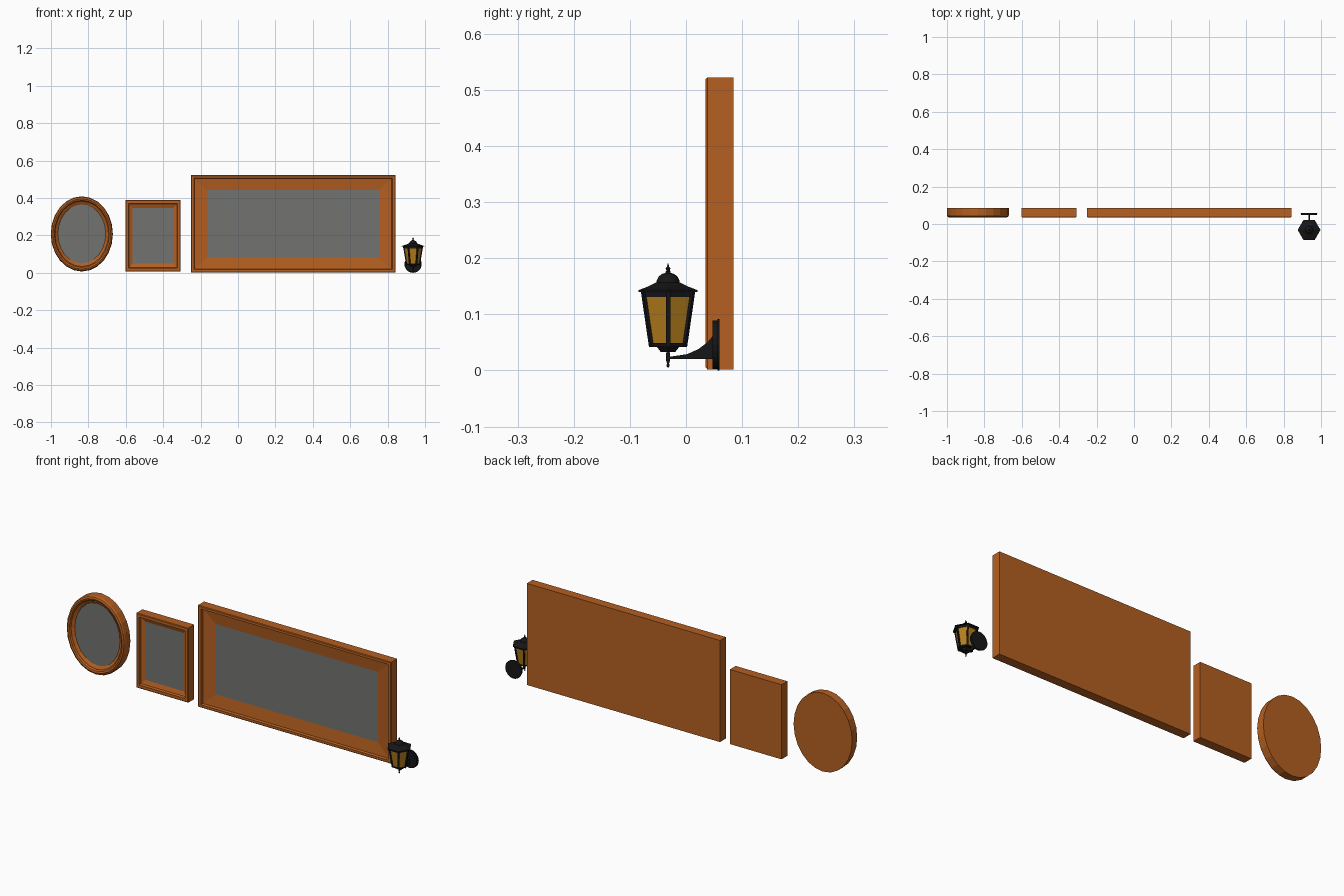
import bpy, bmesh
from math import sin, cos, pi, radians
from mathutils import Vector

if "Cube" in bpy.data.objects:
    bpy.data.objects.remove(bpy.data.objects["Cube"])


def material(name, rgb):
    m = bpy.data.materials.new(name)
    m.diffuse_color = (*rgb, 1)
    m.use_nodes = True
    m.node_tree.nodes["Principled BSDF"].inputs["Base Color"].default_value = m.diffuse_color
    return m


WOOD = material("wood", (0.46, 0.115, 0.015))
GLASS = material("mirror_glass", (0.17, 0.17, 0.16))
IRON = material("black_iron", (0.008, 0.008, 0.009))
AMBER = material("amber_glass", (0.47, 0.21, 0.012))


def loft(name, rings, mat, cap_start=True, cap_end=True, smooth=0):
    """Skin a series of equally sized point loops."""
    bm = bmesh.new()
    loops = [[bm.verts.new(p) for p in r] for r in rings]
    n = len(loops[0])
    for a, b in zip(loops, loops[1:]):
        for i in range(n):
            bm.faces.new((a[i], a[(i + 1) % n], b[(i + 1) % n], b[i]))
    if cap_start:
        bm.faces.new(loops[0][::-1])
    if cap_end:
        bm.faces.new(loops[-1])
    bmesh.ops.recalc_face_normals(bm, faces=bm.faces)
    me = bpy.data.meshes.new(name)
    bm.to_mesh(me)
    bm.free()
    ob = bpy.data.objects.new(name, me)
    bpy.context.collection.objects.link(ob)
    me.materials.append(mat)
    if smooth:
        bpy.ops.object.select_all(action='DESELECT')
        bpy.context.view_layer.objects.active = ob
        ob.select_set(True)
        bpy.ops.object.shade_smooth_by_angle(angle=radians(smooth))
    return ob


# Mirrors: outline loops in the xz plane
def rect(cx, cz, hx, hz, y):
    return [(cx + sx * hx, y, cz + sz * hz)
            for sx, sz in ((1, -1), (1, 1), (-1, 1), (-1, -1))]


def oval(cx, cz, hx, hz, y, n=24):
    return [(cx + hx * cos(2 * pi * i / n), y, cz + hz * sin(2 * pi * i / n))
            for i in range(n)]


def mirror(name, shape, cx, cz, outer, pane, profile):
    """profile: (fraction from outer edge to pane, y), back to front."""
    rings = []
    for t, y in profile:
        hx = outer[0] + (pane[0] - outer[0]) * t
        hz = outer[1] + (pane[1] - outer[1]) * t
        rings.append(shape(cx, cz, hx, hz, y))
    loft(name + "_frame", rings, WOOD, cap_end=False)
    loft(name + "_glass", [rings[-1]], GLASS, cap_start=False)


mirror("oval_mirror", oval, -0.835, 0.208, (0.166, 0.201), (0.128, 0.158),
       [(0, 0.085), (0, 0.047), (0.1, 0.039), (0.3, 0.035), (0.5, 0.038),
        (0.62, 0.046), (0.72, 0.047), (1, 0.055)])
mirror("small_mirror", rect, -0.4545, 0.198, (0.1465, 0.191), (0.109, 0.149),
       [(0, 0.085), (0, 0.038), (0.08, 0.035), (0.42, 0.035), (0.5, 0.047),
        (1, 0.055)])
mirror("large_mirror", rect, 0.295, 0.262, (0.547, 0.26), (0.459, 0.18),
       [(0, 0.085), (0, 0.038), (0.04, 0.035), (0.19, 0.035), (0.23, 0.047),
        (1, 0.055)])

# Wall lantern
LX, LY = 0.936, -0.032


def ring(r, z, n=6):
    return [(LX + r * cos(2 * pi * i / n), LY + r * sin(2 * pi * i / n), z)
            for i in range(n)]


def turned(name, profile, n=6, mat=IRON, smooth=0):
    return loft(name, [ring(r, z, n) for r, z in profile], mat, smooth=smooth)


def body_r(z):
    return 0.036 + (z - 0.042) / 0.098 * 0.0165


turned("lantern_glass", [(body_r(0.046) - 0.002, 0.046),
                         (body_r(0.138) - 0.002, 0.138)], mat=AMBER)
turned("lantern_bottom_rail", [(body_r(0.042), 0.042),
                               (body_r(0.049) + 0.001, 0.049)])
turned("lantern_top_rail", [(body_r(0.131), 0.131), (body_r(0.141), 0.141)])
turned("lantern_base", [(0.015, 0.033), (0.023, 0.042)])
turned("lantern_roof", [(0.061, 0.140), (0.061, 0.143), (0.040, 0.150),
                        (0.024, 0.157)])

# Six corner posts following the taper
for i in range(6):
    a = 2 * pi * i / 6
    out, side = Vector((cos(a), sin(a), 0)), Vector((-sin(a), cos(a), 0))
    rings = []
    for z in (0.042, 0.141):
        c = Vector((LX, LY, z)) + out * (body_r(z) - 0.002)
        rings.append([c + out * u + side * v for u, v in
                      ((-0.003, -0.004), (0.003, -0.004),
                       (0.003, 0.004), (-0.003, 0.004))])
    loft("lantern_post_%d" % (i + 1), rings, IRON)

# Cap dome and finials
turned("lantern_dome", [(0.021, 0.155), (0.020, 0.161), (0.017, 0.167),
                        (0.011, 0.172), (0.004, 0.174)], 16, smooth=40)
turned("top_finial", [(0.005, 0.172), (0.005, 0.176), (0.003, 0.178),
                      (0.0045, 0.182), (0.002, 0.185), (0.0005, 0.191)],
       10, smooth=40)
turned("bottom_finial", [(0.001, 0.005), (0.003, 0.008), (0.002, 0.013),
                         (0.004, 0.018), (0.004, 0.026), (0.003, 0.034)],
       10, smooth=40)

# Curved bracket arm
arm = [(-0.032, 0.020), (0.050, 0.020), (0.050, 0.064), (0.038, 0.050),
       (0.022, 0.038), (0.002, 0.029), (-0.032, 0.024)]
loft("bracket_arm", [[(LX + s * 0.004, y, z) for y, z in arm]
                     for s in (-1, 1)], IRON)

# Round wall plate
loft("wall_plate", [oval(LX, 0.046, r, r, y, 24) for r, y in
                    ((0.043, 0.047), (0.043, 0.056), (0.046, 0.056),
                     (0.046, 0.060))], IRON)
